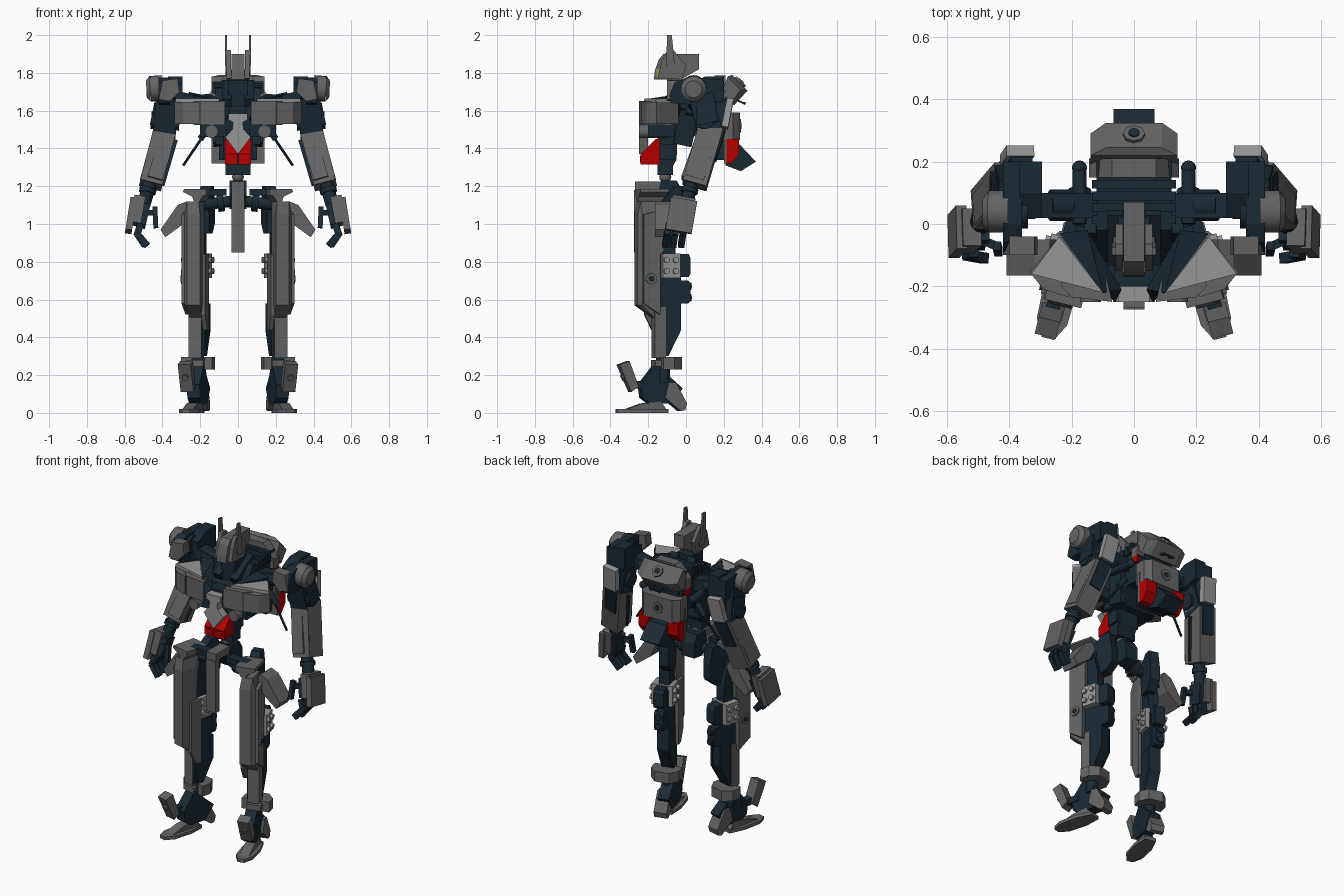
import bpy, bmesh, math
from mathutils import Matrix, Vector

COL = {'dark': (0.011, 0.023, 0.034), 'grey': (0.127, 0.127, 0.127),
       'light': (0.305, 0.305, 0.305), 'red': (0.456, 0.0, 0.0), 'amber': (0.35, 0.28, 0.1)}
MATS = {}
for k, c in COL.items():
    MATS[k] = bpy.data.materials.new(k)
    MATS[k].diffuse_color = (*c, 1)


def finish(name, bm, mat, mir, M=None, smooth=False):
    if M:
        bm.transform(M)
    bmesh.ops.recalc_face_normals(bm, faces=bm.faces)
    me = bpy.data.meshes.new(name)
    bm.to_mesh(me)
    bm.free()
    me.materials.append(MATS[mat])
    ob = bpy.data.objects.new(name, me)
    bpy.context.collection.objects.link(ob)
    if smooth:
        for p in me.polygons:
            p.use_smooth = len(p.vertices) == 4
    if mir:
        ob.modifiers.new('mirror', 'MIRROR').use_mirror_merge = False
    return ob


def prism(name, axis, prof, lo, hi, mat, mir=True, M=None):
    """Extrude a profile: axis x takes (y,z), y takes (x,z), z takes (x,y)."""
    put = {'x': lambda t, a, b: (t, a, b), 'y': lambda t, a, b: (a, t, b),
           'z': lambda t, a, b: (a, b, t)}[axis]
    bm = bmesh.new()
    A = [bm.verts.new(put(lo, *p)) for p in prof]
    B = [bm.verts.new(put(hi, *p)) for p in prof]
    bm.faces.new(A)
    bm.faces.new(B[::-1])
    for i in range(len(A)):
        j = (i + 1) % len(A)
        bm.faces.new((A[i], A[j], B[j], B[i]))
    return finish(name, bm, mat, mir, M)


def box(name, x, y, z, mat, mir=True, M=None):
    return prism(name, 'z', [(x[0], y[0]), (x[1], y[0]), (x[1], y[1]), (x[0], y[1])], *z, mat, mir, M)


def hull(name, pts, mat, mir=True, M=None):
    bm = bmesh.new()
    for p in pts:
        bm.verts.new(p)
    bmesh.ops.convex_hull(bm, input=bm.verts)
    bmesh.ops.dissolve_limit(bm, angle_limit=0.02, verts=bm.verts, edges=bm.edges)
    return finish(name, bm, mat, mir, M)


def along(a, b):
    a, b = Vector(a), Vector(b)
    z = (b - a).normalized()
    y = Vector((0, 1, 0)) if abs(z.y) < 0.9 else Vector((0, 0, 1))
    x = y.cross(z).normalized()
    R = Matrix((x, z.cross(x), z)).transposed().to_4x4()
    return Matrix.Translation(a) @ R, (b - a).length


def beam(name, a, b, w, d, mat, mir=True):
    M, L = along(a, b)
    return box(name, (-w / 2, w / 2), (-d / 2, d / 2), (0, L), mat, mir, M)


def cyl(name, a, b, r, mat, mir=True, n=16, M=None, r2=None):
    T, L = along(a, b)
    bm = bmesh.new()
    bmesh.ops.create_cone(bm, cap_ends=True, segments=n, radius1=r, radius2=r if r2 is None else r2,
                          depth=L, matrix=Matrix.Translation((0, 0, L / 2)))
    return finish(name, bm, mat, mir, M @ T if M else T, n > 8)


def ball(name, c, r, mat, mir=True):
    bm = bmesh.new()
    bmesh.ops.create_uvsphere(bm, u_segments=14, v_segments=8, radius=r, matrix=Matrix.Translation(c))
    return finish(name, bm, mat, mir, None, True)


# head
prism('helmet', 'x', [(-.17, 1.765), (-.165, 1.81), (-.145, 1.87), (-.12, 1.9), (.07, 1.9), (.07, 1.82), (0, 1.78), (-.07, 1.74), (-.1, 1.765)], -.034, .034, 'grey', False)
prism('cheek', 'x', [(-.15, 1.77), (-.13, 1.86), (-.1, 1.92), (-.065, 1.92), (0, 1.84), (-.02, 1.76)], .036, .06, 'grey')
box('visor', (-.037, .037), (-.155, -.12), (1.775, 1.82), 'amber', False)
prism('ear_fin', 'x', [(-.105, 1.84), (-.1, 2.0), (-.075, 2.0), (-.065, 1.9), (-.06, 1.84)], .058, .07, 'grey')
cyl('ear_pivot', (.05, -.07, 1.82), (.066, -.07, 1.82), .03, 'grey', n=12)
box('neck', (-.05, .05), (-.1, .02), (1.62, 1.76), 'dark', False)
beam('collar', (.06, -.12, 1.64), (.06, .04, 1.74), .05, .05, 'dark')

# torso core
prism('torso_core', 'x', [(-.12, 1.6), (-.02, 1.72), (.2, 1.74), (.22, 1.48), (.08, 1.5), (0, 1.42), (-.13, 1.42)], -.12, .12, 'dark', False)
hull('shoulder_yoke', [(s * x, y, z) for s in (1, -1) for x, z in ((.07, 1.785), (.145, 1.7), (.145, 1.64)) for y in (.15, .21)], 'grey', False)
for i in range(4):
    box('back_slat', (-.135, .135), (.0 + i * .038, .028 + i * .038), (1.69, 1.725 + i * .01), 'dark', False)
prism('abdomen', 'x', [(-.15, 1.58), (-.04, 1.58), (-.05, 1.34), (-.08, 1.29), (-.15, 1.31)], -.065, .065, 'dark', False)
box('waist', (-.065, .065), (-.15, -.07), (1.26, 1.31), 'dark', False)
ball('waist_ball', (0, -.11, 1.25), .032, 'grey', False)
beam('side_rib', (.14, .02, 1.6), (.11, -.02, 1.42), .04, .1, 'dark')

# chest plates
prism('chest_plate', 'z', [(.07, -.25), (.2, -.235), (.235, -.2), (.2, -.08), (.1, -.12)], 1.525, 1.65, 'grey')
hull('chest_wing', [(x, y, z) for x, y in ((.21, -.235), (.29, -.21), (.335, -.155), (.24, -.04), (.17, -.06)) for z in (1.53, 1.645)], 'grey')
hull('chest_wing_top', [(x, y, z) for x, y in ((.1, -.22), (.24, -.04), (.33, -.16)) for z in (1.64, 1.665)], 'light')
hull('chest_slope', [(.06, -.25, 1.55), (.1, -.22, 1.66), (.24, -.03, 1.68), (.15, -.02, 1.69), (.04, -.21, 1.61), (.2, -.04, 1.55)], 'dark')
box('chest_under', (.06, .2), (-.2, -.06), (1.46, 1.53), 'dark')
cyl('chest_barrel', (.14, -.25, 1.49), (.14, -.1, 1.49), .035, 'grey', n=14)
box('sternum', (-.065, .065), (-.2, -.1), (1.5, 1.6), 'dark', False)
prism('sternum_v', 'y', [(-.05, 1.585), (.05, 1.585), (.05, 1.55), (.025, 1.54), (.03, 1.5), (.068, 1.46), (0, 1.37), (-.068, 1.46), (-.03, 1.5), (-.025, 1.54), (-.05, 1.55)], -.25, -.2, 'light', False)
prism('belly_guard', 'x', [(-.24, 1.315), (-.24, 1.37), (-.16, 1.45), (-.14, 1.45), (-.14, 1.315)], .003, .068, 'red')
box('belly_panel', (.012, .056), (-.244, -.235), (1.325, 1.36), 'red')
box('rib_plate', (.06, .08), (-.14, -.06), (1.34, 1.5), 'dark')

# back pack
hull('pack_upper', [(s * x, y, z) for s in (1, -1) for x, y, z in ((.14, .19, 1.7), (.14, .235, 1.64), (.14, .22, 1.78), (.14, .29, 1.71),
     (.09, .245, 1.79), (.09, .325, 1.705), (.09, .255, 1.63))], 'grey', False)
prism('pack_lower', 'z', [(-.135, .18), (.135, .18), (.135, .25), (.1, .285), (-.1, .285), (-.135, .25)], 1.445, 1.59, 'grey', False)
box('pack_spine', (-.1, .1), (.14, .22), (1.34, 1.72), 'dark', False)
for nm, a, b in (('upper_cap', (0, .27, 1.735), (0, .292, 1.757)), ('lower_cap', (0, .28, 1.52), (0, .292, 1.52))):
    cyl(nm, a, b, .035, 'grey', False, 8)
    cyl(nm + '_core', a, Vector(b) + (Vector(b) - Vector(a)) * .15, .018, 'dark', False, 12)
beam('pack_handle', (-.04, .31, 1.64), (.04, .31, 1.64), .01, .01, 'dark', False)
beam('handle_post', (.03, .26, 1.66), (.03, .315, 1.635), .01, .01, 'dark')
prism('pack_vent', 'x', [(.205, 1.32), (.205, 1.45), (.28, 1.45), (.28, 1.37), (.24, 1.32)], .065, .138, 'red')
box('pack_side_light', (.13, .145), (.16, .2), (1.6, 1.68), 'red')
prism('tail_flap', 'x', [(.21, 1.42), (.285, 1.42), (.37, 1.33), (.29, 1.28), (.21, 1.31)], -.066, .066, 'dark', False)
box('pack_front', (-.14, .14), (.2, .215), (1.32, 1.52), 'grey', False)
cyl('hose', (.175, .0, 1.6), (.175, .17, 1.58), .022, 'dark', n=12)
ball('hose_end', (.175, .18, 1.58), .024, 'dark')
cyl('rod', (.175, .1, 1.48), (.29, .08, 1.31), .007, 'dark', n=8)
cyl('rod_mount', (.15, .1, 1.52), (.2, .1, 1.45), .018, 'dark', n=10)

# shoulders
beam('shoulder_strut', (.1, .06, 1.62), (.33, .06, 1.67), .07, .08, 'dark')
cyl('shoulder_socket', (.2, .06, 1.635), (.27, .06, 1.65), .05, 'dark', n=12)
prism('shoulder_block', 'x', [(-.09, 1.68), (-.06, 1.75), (0, 1.775), (.2, 1.765), (.2, 1.65), (.05, 1.63), (-.08, 1.64)], .36, .42, 'dark')
prism('shoulder_inner', 'x', [(.02, 1.67), (.02, 1.74), (.1, 1.78), (.2, 1.78), (.2, 1.65), (.08, 1.62)], .295, .37, 'dark')
cyl('shoulder_disc', (.4, .04, 1.72), (.465, .04, 1.715), .068, 'grey', n=20)
cyl('shoulder_disc_rim', (.465, .04, 1.715), (.485, .04, 1.714), .068, 'grey', n=20, r2=.045)
cyl('shoulder_hub', (.34, .04, 1.71), (.42, .04, 1.71), .055, 'dark', n=12)
prism('shoulder_front', 'y', [(.31, 1.7), (.32, 1.77), (.4, 1.76), (.42, 1.66), (.36, 1.65)], -.1, -.04, 'grey')

# arms
beam('upper_arm', (.375, .08, 1.68), (.39, .13, 1.47), .12, .13, 'dark')
beam('upper_arm_guard', (.42, .1, 1.63), (.44, .12, 1.53), .05, .1, 'dark')
cyl('elbow', (.31, .1, 1.54), (.46, .1, 1.55), .048, 'dark', n=14)
beam('elbow_plate', (.365, .235, 1.66), (.385, .205, 1.51), .09, .035, 'light')
beam('triceps', (.36, .19, 1.66), (.38, .17, 1.48), .07, .05, 'dark')
beam('forearm', (.385, .135, 1.51), (.462, .045, 1.205), .12, .13, 'grey')
beam('forearm_rear', (.385, .195, 1.5), (.425, .145, 1.34), .08, .03, 'dark')
beam('forearm_shell', (.425, .12, 1.47), (.487, .045, 1.24), .06, .1, 'grey')
beam('forearm_front', (.375, .07, 1.46), (.44, -.01, 1.24), .08, .03, 'grey')
beam('forearm_seam', (.38, .11, 1.46), (.45, .03, 1.22), .126, .012, 'dark')
cyl('wrist', (.465, .03, 1.22), (.5, 0, 1.1), .036, 'dark', n=12)
cyl('wrist_ring', (.475, .022, 1.19), (.481, .017, 1.165), .045, 'dark', n=12)

# hands
beam('hand_plate', (.553, -.01, 1.13), (.58, -.04, .96), .035, .14, 'grey')
beam('hand_back', (.52, -.01, 1.14), (.545, -.035, 1.0), .06, .12, 'grey')
beam('palm', (.49, -.01, 1.1), (.515, -.04, .99), .05, .09, 'dark')
for i in range(3):
    y = -.1 + i * .042
    beam('finger_base', (.515, y + .01, 1.0), (.535, y, .94), .036, .033, 'dark')
    beam('finger_tip', (.535, y, .95), (.48 + .012 * (i % 2), y - .01, .885), .036, .033, 'dark')
beam('thumb_base', (.49, -.05, 1.06), (.445, -.07, 1.06), .028, .028, 'dark')
beam('thumb', (.44, -.07, 1.09), (.435, -.09, .98), .026, .028, 'dark')

# pelvis; legs and feet are turned outward about the leg axis
TURN = Matrix.Translation((.215, -.12, 0)) @ Matrix.Rotation(math.radians(14), 4, 'Z')
F = TURN @ Matrix.Translation((0, .12, 0))
L = TURN @ Matrix.Translation((-.215, .12, 0))
prism('pelvis', 'x', [(-.15, 1.16), (-.13, 1.23), (-.05, 1.23), (-.02, 1.18), (-.02, 1.09), (-.1, 1.08)], -.045, .045, 'dark', False)
prism('hip_rear', 'x', [(-.12, 1.13), (-.05, 1.2), (.0, 1.2), (.02, 1.1), (.02, 1.0), (-.03, .95), (-.1, .95)], .155, .215, 'dark', True, L)
cyl('hip_axle', (.04, -.12, 1.12), (.2, -.12, 1.1), .03, 'dark', n=12)
cyl('hip_collar', (.075, -.12, 1.12), (.11, -.12, 1.115), .052, 'dark', n=12)
box('hip_bar', (.06, .2), (-.2, -.14), (1.15, 1.185), 'dark')
prism('hip_plate', 'y', [(.135, 1.15), (.135, 1.185), (.255, 1.185), (.26, 1.17), (.21, 1.145), (.2, 1.12), (.17, 1.12), (.15, 1.15)], -.255, -.1, 'grey', True, L)
box('groin_flap', (-.034, .034), (-.275, -.235), (.85, 1.18), 'grey', False)
box('groin_bracket', (-.034, .034), (-.27, -.12), (1.18, 1.225), 'grey', False)
prism('side_skirt', 'y', [(.25, 1.08), (.27, 1.12), (.32, 1.1), (.41, .97), (.385, .93), (.29, 1.0)], -.165, -.05, 'grey')
box('skirt_link', (.19, .28), (-.16, -.09), (1.04, 1.1), 'dark')

# thighs and shins
hull('thigh_front', [(x, y, z) for x, y in ((.165, -.265), (.235, -.265), (.255, -.245), (.255, -.17), (.165, -.17)) for z in (.57, 1.05)]
     + [(.175, -.17, .5), (.24, -.17, .5)] + [(x, y, 1.12) for x in (.175, .24) for y in (-.25, -.13)], 'grey', True, L)
prism('thigh_outer', 'x', [(-.24, 1.05), (-.13, 1.08), (-.13, .86), (-.15, .84), (-.15, .52), (-.24, .58)], .24, .272, 'grey', True, L)
prism('thigh_inner', 'x', [(-.21, .84), (-.13, .84), (-.13, .44), (-.17, .44), (-.21, .52)], .15, .172, 'grey', True, L)
prism('leg_core', 'x', [(-.17, 1.08), (-.1, 1.1), (-.06, .95), (-.06, .84), (-.03, .8), (-.03, .44), (-.1, .3), (-.17, .3)], .18, .245, 'dark', True, L)
box('shin', (.18, .25), (-.175, -.115), (.29, .56), 'grey', True, L)
prism('calf_fin', 'x', [(-.15, .56), (-.025, .58), (-.025, .43), (-.1, .3), (-.15, .3)], .168, .182, 'dark', True, L)
box('knee_block', (.155, .285), (-.14, -.045), (.715, .845), 'light', True, L)
prism('knee_rear', 'x', [(-.05, .72), (-.05, .84), (.01, .84), (.02, .82), (.02, .74), (.01, .72)], .185, .25, 'dark', True, L)
prism('calf_rear', 'x', [(-.06, .58), (-.06, .7), (.01, .7), (.02, .68), (.02, .6), (.01, .58)], .19, .245, 'dark', True, L)
for z in (.75, .81):
    for y in (-.12, -.07):
        cyl('knee_stud', (.28, y, z), (.3, y, z), .016, 'light', n=12, M=L)
        cyl('knee_stud_inner', (.138, y, z), (.16, y, z), .016, 'light', n=12, M=L)
    cyl('rear_stud', (.217, .01, z - .14), (.217, .03, z - .14), .02, 'dark', n=12, M=L)
cyl('thigh_bolt', (.26, -.2, .71), (.28, -.2, .71), .03, 'grey', n=16, M=L)
cyl('thigh_bolt_core', (.27, -.2, .71), (.282, -.2, .71), .016, 'dark', n=12, M=L)

# ankles and feet
prism('ankle_cuff', 'z', [(.13, -.14), (.3, -.14), (.3, -.08), (.26, -.03), (.17, -.03), (.13, -.08)], .23, .295, 'grey', True, L)
box('ankle_front', (.17, .26), (-.175, -.13), (.245, .28), 'grey', True, L)
cyl('ankle_post', (0, -.12, .16), (0, -.12, .26), .035, 'dark', M=F)
prism('foot_core', 'x', [(-.25, .15), (-.21, .2), (-.14, .29), (-.1, .2), (-.02, .13), (-.08, .05), (-.2, .05), (-.24, .08)], -.045, .025, 'dark', True, F)
prism('instep_plate', 'x', [(-.37, .255), (-.315, .275), (-.265, .14), (-.305, .11)], -.025, .045, 'grey', True, F)
box('instep_link', (-.015, .03), (-.29, -.2), (.13, .17), 'dark', True, F)
cyl('instep_cap', (.01, -.335, .19), (.01, -.349, .183), .018, 'grey', n=8, M=F)
prism('heel', 'x', [(-.1, .16), (-.06, .16), (.0, .05), (-.01, .015), (-.035, .01), (-.12, .08)], -.04, .04, 'grey', True, F)
prism('sole', 'z', [(-.035, -.1), (.035, -.1), (.055, -.2), (.05, -.32), (.02, -.375), (-.02, -.375), (-.05, -.32), (-.055, -.2)], 0, .02, 'grey', True, F)
prism('toe_ridge', 'x', [(-.33, .018), (-.24, .05), (-.14, .06), (-.11, .018)], -.03, .03, 'grey', True, F)
